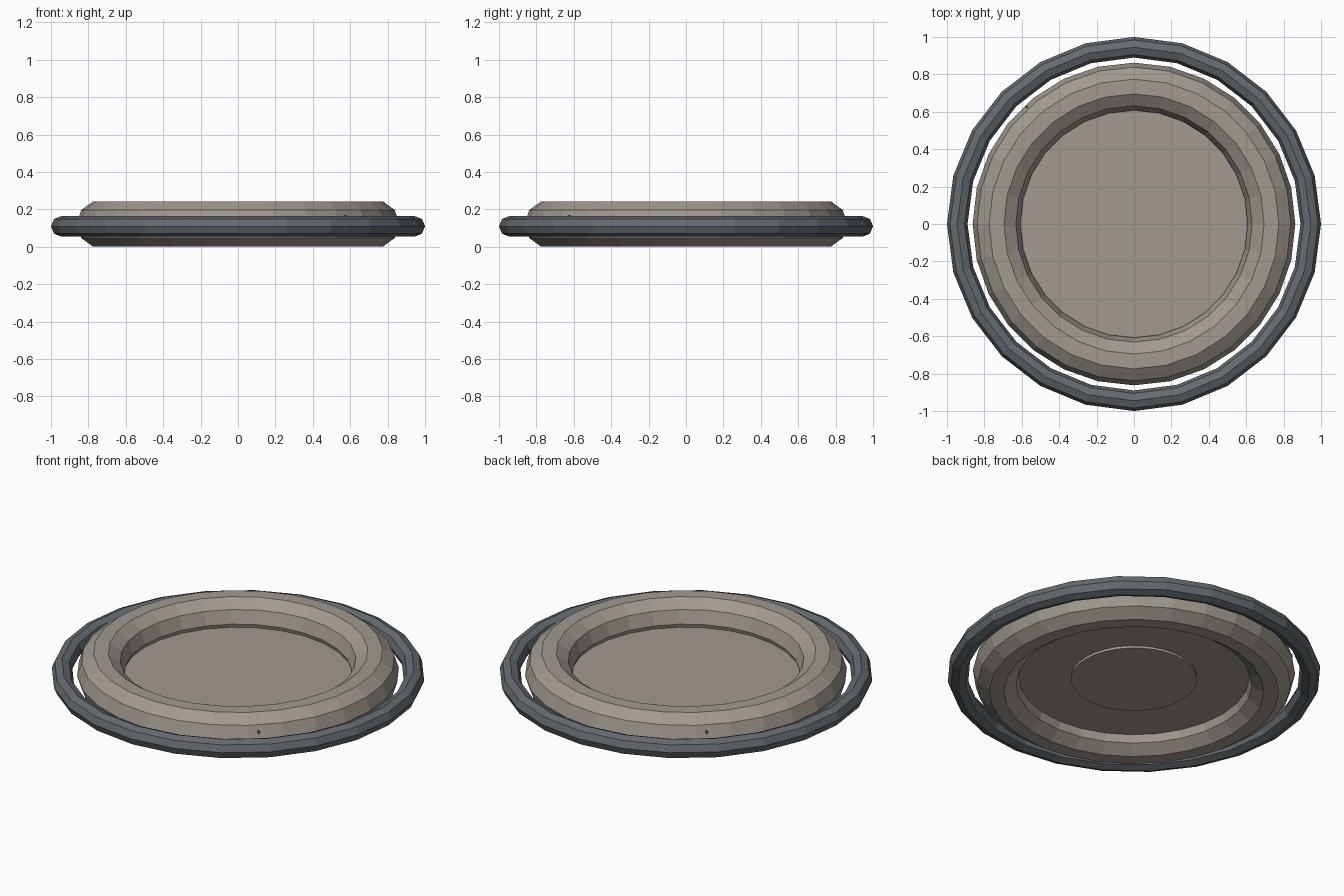
import bpy
import math

cube = bpy.data.objects.get("Cube")
if cube:
    bpy.data.objects.remove(cube, do_unlink=True)


def make_material(name, color):
    mat = bpy.data.materials.new(name)
    mat.use_nodes = True
    mat.diffuse_color = (*color, 1)
    mat.node_tree.nodes["Principled BSDF"].inputs["Base Color"].default_value = (*color, 1)
    return mat


stone = make_material("warm_stone", (0.36, 0.32, 0.275))
steel = make_material("dark_steel", (0.125, 0.145, 0.16))


def finish(name, mat):
    obj = bpy.context.object
    obj.name = obj.data.name = name
    obj.data.materials.clear()
    obj.data.materials.append(mat)
    return obj


def torus(name, mat, z, major, minor, segments, sides):
    bpy.ops.mesh.primitive_torus_add(
        location=(0, 0, z), major_radius=major, minor_radius=minor,
        major_segments=segments, minor_segments=sides)
    return finish(name, mat)


def disc(name, mat, radius, bottom, top, sides):
    bpy.ops.mesh.primitive_cylinder_add(
        vertices=sides, radius=radius, depth=top - bottom,
        location=(0, 0, (bottom + top) / 2))
    return finish(name, mat)


# Thick body rim and the separate thin ring around it
torus("body_rim", stone, 0.1215, 0.735, 0.1275, 28, 10)
torus("outer_ring", steel, 0.109, 0.945, 0.055, 24, 8)

# Recessed floor closing the rim, with a low round boss underneath
disc("floor_plate", stone, 0.66, 0.09, 0.10, 28)
disc("underside_boss", stone, 0.337, 0.076, 0.092, 32)

# Two tiny pins on opposite sides of the rim
for side, angle in (("front", -47.5), ("back", 132.5)):
    a = math.radians(angle)
    bpy.ops.mesh.primitive_cube_add(
        size=1, location=(0.846 * math.cos(a), 0.846 * math.sin(a), 0.158),
        rotation=(0, 0, a))
    pin = finish(side + "_pin", steel)
    pin.scale = (0.02, 0.01, 0.018)
